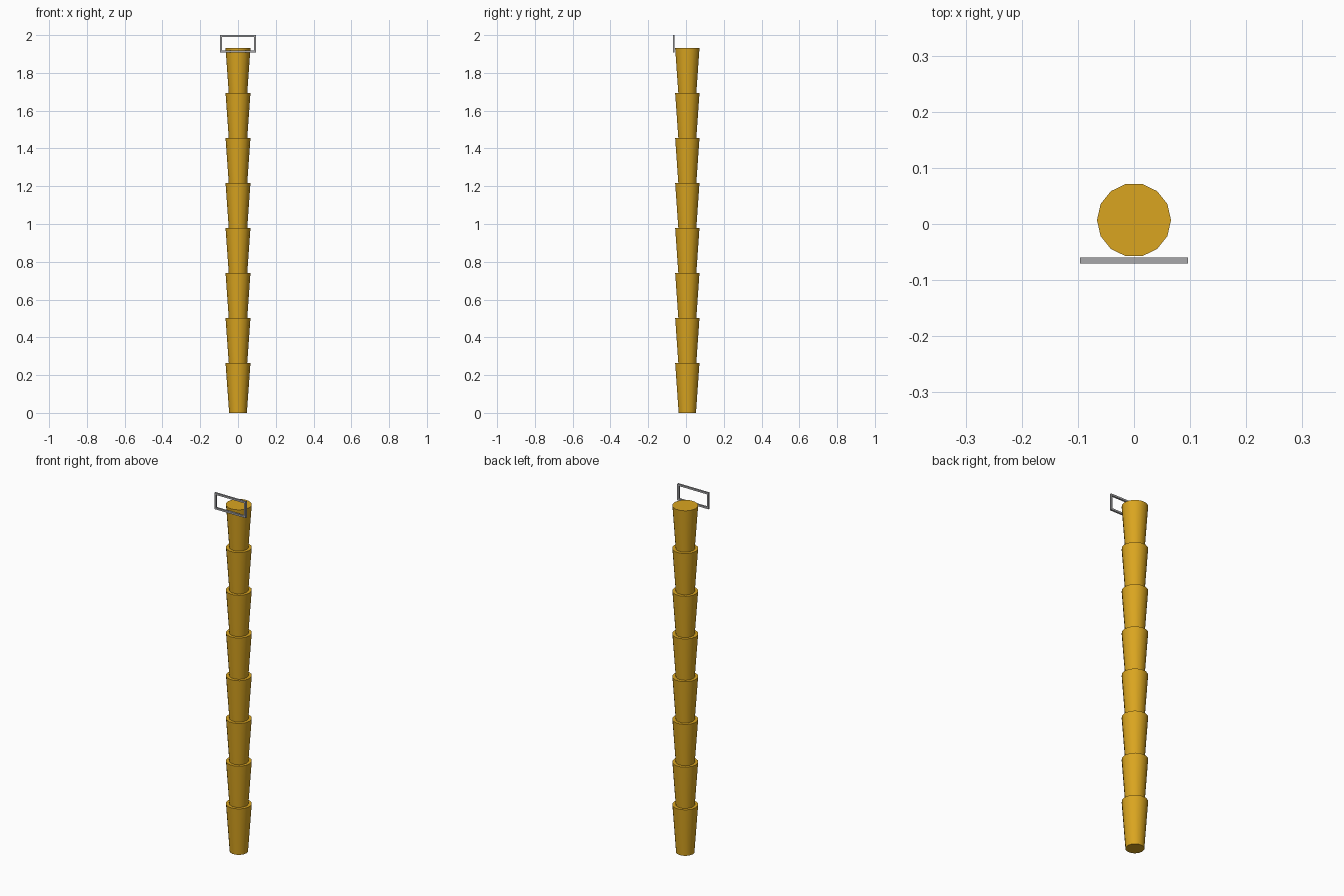
import bpy, math

cube = bpy.data.objects.get("Cube")
if cube:
    bpy.data.objects.remove(cube, do_unlink=True)


def make_material(name, rgb):
    mat = bpy.data.materials.new(name)
    mat.use_nodes = True
    color = (*rgb, 1)
    mat.diffuse_color = color
    mat.node_tree.nodes["Principled BSDF"].inputs["Base Color"].default_value = color
    return mat


gold = make_material("golden_brown", (0.70, 0.376, 0.0144))
grey = make_material("metal_grey", (0.397, 0.397, 0.41))

AXIS_Y = 0.007
SEGMENTS = 8
HEIGHT, STEP = 0.265, 0.238

# Trunk: stacked flaring segments, each seated in the one below
for i in range(SEGMENTS):
    bpy.ops.mesh.primitive_cone_add(
        vertices=14, radius1=0.047, radius2=0.066, depth=HEIGHT,
        location=(0, AXIS_Y, i * STEP + HEIGHT / 2),
        rotation=(0, 0, math.pi / 2))
    segment = bpy.context.object
    segment.name = f"trunk_segment_{i + 1}"
    segment.data.materials.append(gold)
    bpy.ops.object.shade_smooth_by_angle(angle=math.radians(30))

# Frame: thin rectangular hoop standing at the front of the top
BAR = 0.01
FRAME_Y = -0.065
HALF_WIDTH = 0.096
LOW, HIGH = 1.909, 2.0


def bar(name, center, size):
    bpy.ops.mesh.primitive_cube_add(size=1, location=center)
    obj = bpy.context.object
    obj.name = name
    obj.scale = size
    bpy.ops.object.transform_apply(location=False, rotation=False, scale=True)
    obj.data.materials.append(grey)


for name, z in (("bottom", LOW + BAR / 2), ("top", HIGH - BAR / 2)):
    bar(f"frame_{name}_bar", (0, FRAME_Y, z), (2 * HALF_WIDTH, BAR, BAR))
for name, side in (("left", 1), ("right", -1)):
    bar(f"frame_{name}_bar", (side * (HALF_WIDTH - BAR / 2), FRAME_Y, (LOW + HIGH) / 2),
        (BAR, BAR, HIGH - LOW - 2 * BAR))
